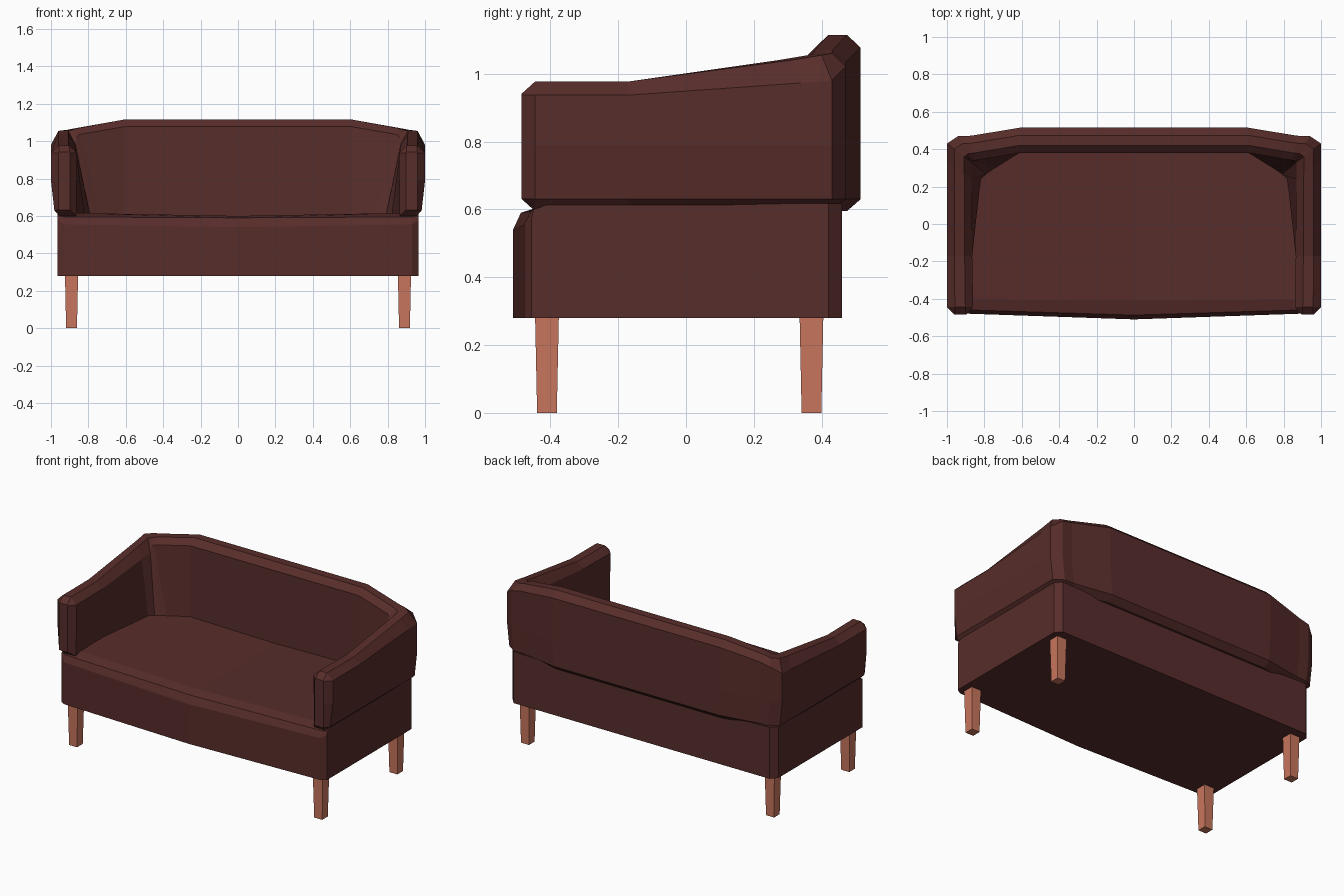
import bpy, bmesh
from mathutils import Vector

if "Cube" in bpy.data.objects:
    bpy.data.objects.remove(bpy.data.objects["Cube"])


def material(name, rgb):
    m = bpy.data.materials.new(name)
    m.diffuse_color = (*rgb, 1)
    m.use_nodes = True
    m.node_tree.nodes["Principled BSDF"].inputs["Base Color"].default_value = m.diffuse_color
    return m


FABRIC = material("fabric", (0.095, 0.026, 0.023))
WOOD = material("wood", (0.58, 0.18, 0.11))


def loft(name, rings, mat, closed, caps):
    """Skin consecutive rings of points; mirror the half across x = 0."""
    bm = bmesh.new()
    rows = [[bm.verts.new(p) for p in r] for r in rings]
    n = len(rows[0])
    for a, b in zip(rows, rows[1:]):
        for i in range(n if closed else n - 1):
            j = (i + 1) % n
            bm.faces.new((a[i], a[j], b[j], b[i]))
    for c in caps:
        bm.faces.new(rows[c])
    bmesh.ops.recalc_face_normals(bm, faces=bm.faces)
    # make sure the open half points outward
    far = max(bm.faces, key=lambda f: f.calc_center_median().x)
    if far.normal.x < 0:
        bmesh.ops.reverse_faces(bm, faces=bm.faces)
    me = bpy.data.meshes.new(name)
    bm.to_mesh(me)
    bm.free()
    me.materials.append(mat)
    ob = bpy.data.objects.new(name, me)
    bpy.context.collection.objects.link(ob)
    mod = ob.modifiers.new("mirror", "MIRROR")
    mod.use_clip = True
    return ob


# Seat: bowed front with a softened upper edge
outline = [(0, -0.51), (0.93, -0.478), (0.965, -0.455), (0.965, 0.42), (0.93, 0.46), (0, 0.46)]
heights = [(0.54, 0.59, 0.60), (0.555, 0.595, 0.617), (0.575, 0.60, 0.617),
           (0.58, 0.60, 0.617), (0.58, 0.60, 0.617), (0.58, 0.59, 0.60)]
inset = [(0.023, 0.10), (0.02, 0.075), (0.005, 0.055), (0, 0), (0, 0), (0, 0)]
seat_rings = [[(x, y, 0.28) for x, y in outline]]
for k in range(3):
    seat_rings.append([(x, y + (0, *d)[k], h[k]) for (x, y), h, d in zip(outline, heights, inset)])
loft("seat", seat_rings, FABRIC, False, (0, -1))

# Wraparound back and arms: outer point, inner top, inner bottom, shoulder z, top z
stations = [
    ((1.0, -0.445), (0.86, -0.445), (0.865, -0.445), 0.937, 0.977),
    ((1.0, -0.17), (0.865, -0.17), (0.868, -0.16), 0.937, 0.977),
    ((1.0, 0.34), (0.868, 0.24), (0.82, 0.24), 0.973, 1.04),
    ((1.0, 0.43), (0.868, 0.33), (0.79, 0.265), 0.98, 1.055),
    ((0.94, 0.47), (0.862, 0.336), (0.76, 0.285), 1.02, 1.06),
    ((0.87, 0.472), (0.85, 0.34), (0.73, 0.305), 1.035, 1.07),
    ((0.61, 0.515), (0.61, 0.38), (0.61, 0.38), 1.077, 1.115),
    ((0, 0.515), (0, 0.38), (0, 0.38), 1.077, 1.115),
]


def section(outer, inner, foot, shoulder, top):
    o, i, f = Vector(outer), Vector(inner), Vector(foot)
    low = Vector((o.x * 0.982, o.y))
    pts = [(low.lerp(f, 0.3), 0.595), (low, 0.63), (o, 0.79), (o, shoulder),
           (o.lerp(i, 0.3), top), (o.lerp(i, 0.7), top), (i, shoulder), (f, 0.60)]
    return [(p.x, p.y, z) for p, z in pts]


back_rings = [section(*s) for s in stations]


def toward(v, lo, hi, d):
    return min(max(v, lo + d), hi - d)


# Chamfered arm end
end = [(toward(x, 0.86, 0.997, 0.037), -0.485, toward(z, 0.595, 0.977, 0.036))
       for x, y, z in back_rings[0]]
loft("back_and_arms", [end] + back_rings, FABRIC, True, (0,))

# Tapered square legs, mirrored left to right
for name, y in (("front_legs", -0.41), ("back_legs", 0.37)):
    rings = []
    for z, h in ((0, 0.029), (0.285, 0.035)):
        rings.append([(0.89 + sx * h, y + sy * h, z)
                      for sx, sy in ((-1, -1), (1, -1), (1, 1), (-1, 1))])
    loft(name, rings, WOOD, True, (0, -1))
